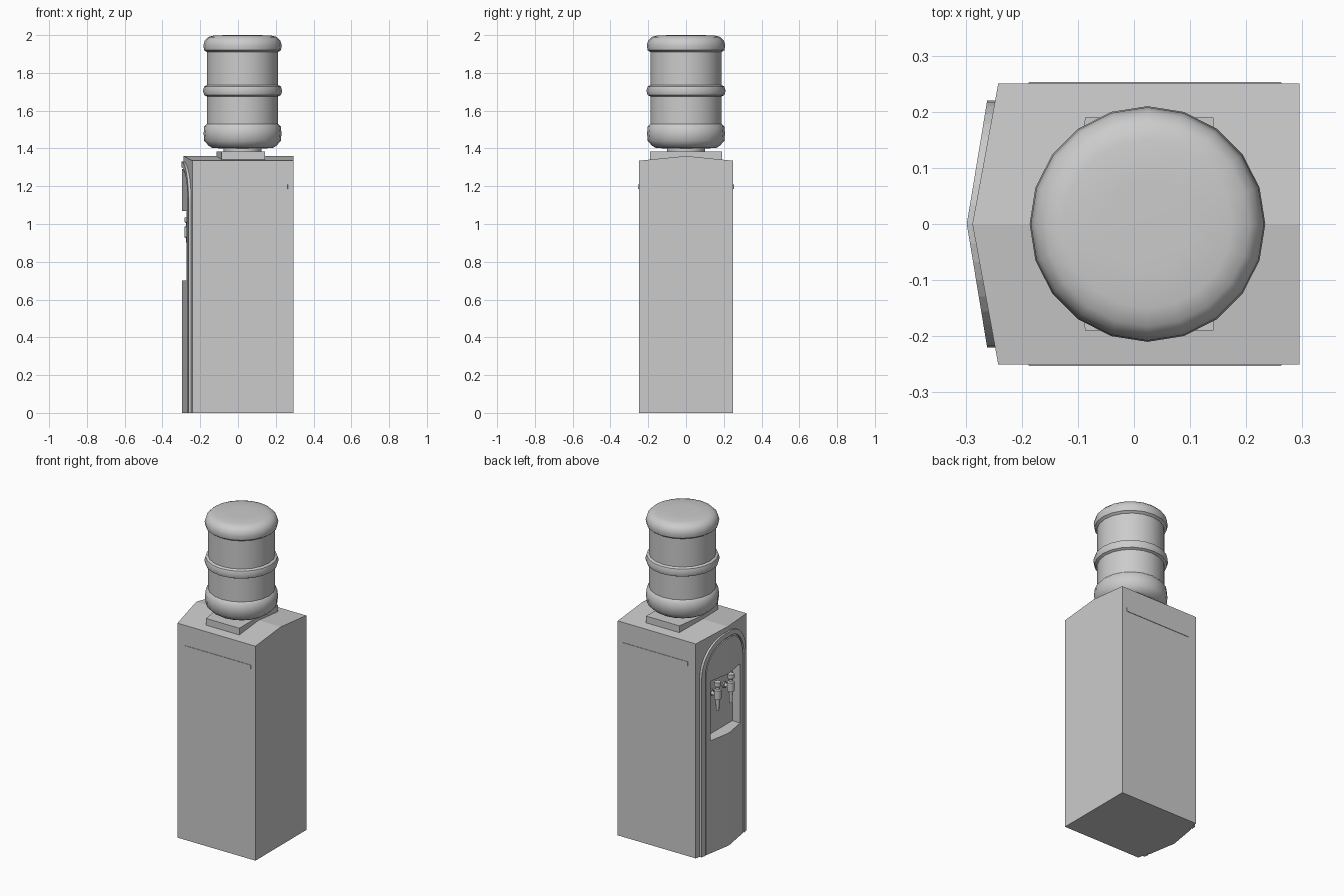
import bpy, bmesh, math
from mathutils import Vector

cube = bpy.data.objects.get("Cube")
if cube:
    bpy.data.objects.remove(cube, do_unlink=True)

grey = bpy.data.materials.new("light_grey")
grey.use_nodes = True
grey.diffuse_color = (0.6, 0.6, 0.6, 1)
grey.node_tree.nodes["Principled BSDF"].inputs["Base Color"].default_value = (0.6, 0.6, 0.6, 1)


def make_object(name, bm):
    mesh = bpy.data.meshes.new(name)
    bm.to_mesh(mesh)
    bm.free()
    mesh.materials.append(grey)
    obj = bpy.data.objects.new(name, mesh)
    bpy.context.collection.objects.link(obj)
    return obj


def mirrored_loft(name, ring_a, ring_b):
    """Solid between two rings on the +y half, mirrored across y = 0."""
    bm = bmesh.new()
    a = [bm.verts.new(p) for p in ring_a]
    b = [bm.verts.new(p) for p in ring_b]
    bm.faces.new(a)
    bm.faces.new(b)
    for i in range(len(a)):
        j = (i + 1) % len(a)
        bm.faces.new((a[i], a[j], b[j], b[i]))
    bmesh.ops.recalc_face_normals(bm, faces=bm.faces)
    seam = [f for f in bm.faces if all(abs(v.co.y) < 1e-5 for v in f.verts)]
    bmesh.ops.delete(bm, geom=seam, context='FACES')
    obj = make_object(name, bm)
    mod = obj.modifiers.new("Mirror", 'MIRROR')
    mod.use_axis = (False, True, False)
    mod.merge_threshold = 0.0001
    return obj


def front_plate(name, outline, x_ridge, slope, back):
    """Plate with a (y, z) outline that follows the folded front."""
    front = [(x_ridge + slope * y, y, z) for y, z in outline]
    rear = [(back + 0.184 * y, y, z) for y, z in outline]
    return mirrored_loft(name, rear, front)


def arch(radius, spring=1.11, steps=10):
    """Quarter arc from the side of the arch to its crown."""
    return [(radius * math.cos(math.pi / 2 * i / steps) if i < steps else 0.0,
             spring + radius * math.sin(math.pi / 2 * i / steps))
            for i in range(steps + 1)]


def lathe(name, profile, center, sides, axis='Z'):
    """Revolve (radius, height) pairs around an axis through the center."""
    bm = bmesh.new()
    rings = []
    for r, h in profile:
        ring = []
        for i in range(sides):
            t = 2 * math.pi * i / sides
            p = Vector((r * math.cos(t), r * math.sin(t), h))
            if axis == 'X':
                p = Vector((p.z, p.x, p.y))
            ring.append(bm.verts.new(p + Vector(center)))
        rings.append(ring)
    for low, high in zip(rings, rings[1:]):
        for i in range(sides):
            j = (i + 1) % sides
            bm.faces.new((low[i], low[j], high[j], high[i]))
    bm.faces.new(rings[0][::-1])
    bm.faces.new(rings[-1])
    bmesh.ops.recalc_face_normals(bm, faces=bm.faces)
    obj = make_object(name, bm)
    bpy.ops.object.select_all(action='DESELECT')
    obj.select_set(True)
    bpy.context.view_layer.objects.active = obj
    bpy.ops.object.shade_smooth_by_angle(angle=math.radians(40))
    return obj


# Cabinet: pointed footprint with a gently gabled top
footprint = [(0.295, 0), (0.295, 0.25), (-0.242, 0.25), (-0.288, 0)]
cabinet = mirrored_loft("cabinet",
                        [(x, y, 0) for x, y in footprint],
                        [(x, y, 1.36 - 0.1 * y) for x, y in footprint])

# Niche for the taps
niche = [(-0.4, 0), (-0.4, 0.145), (-0.217, 0.145), (-0.217, 0)]
cutter = mirrored_loft("niche_cutter",
                       [(x, y, 0.7) for x, y in niche],
                       [(x, y, 1.07) for x, y in niche])
cutter.hide_render = True
cutter.hide_viewport = True
cutter.display_type = 'WIRE'
cut = cabinet.modifiers.new("Niche", 'BOOLEAN')
cut.operation = 'DIFFERENCE'
cut.solver = 'EXACT'
cut.object = cutter

# Arched frame and the door panel inside it
frame = [(0.22, 0)] + arch(0.22) + arch(0.19)[::-1] + [(0.19, 0)]
front_plate("arched_frame", frame, -0.298, 0.165, -0.28)
panel = [(0, 0), (0.18, 0)] + arch(0.18) + [(0, 1.07), (0.145, 1.07), (0.145, 0.7), (0, 0.7)]
front_plate("door_panel", panel, -0.296, 0.17, -0.28)

# Thin grip strips on both sides
strip = [(-0.19, 0.248), (0.265, 0.248), (0.262, 0.253), (-0.187, 0.253)]
mirrored_loft("side_strip",
              [(x, y, 1.185) for x, y in strip],
              [(x, y, 1.21) for x, y in strip])

# Bottle cradle, pointed like the cabinet
cradle = [(0.142, 0), (0.142, 0.19), (-0.087, 0.19), (-0.114, 0)]
mirrored_loft("bottle_cradle",
              [(x, y, 1.33) for x, y in cradle],
              [(x, y, 1.383) for x, y in cradle])

# Bottle with rounded ends and a middle ring
bottle = [(0.1, 1.37), (0.1, 1.4), (0.16, 1.402), (0.18, 1.415), (0.203, 1.44),
          (0.206, 1.48), (0.203, 1.515), (0.189, 1.53), (0.189, 1.675),
          (0.203, 1.682), (0.21, 1.705), (0.203, 1.728), (0.189, 1.735),
          (0.189, 1.91), (0.203, 1.92), (0.208, 1.945), (0.2, 1.972),
          (0.182, 1.99), (0.15, 1.998), (0.08, 2.0)]
lathe("bottle", bottle, (0.024, 0, 0), 20)

# Two taps in the niche
tap = [(0.009, 0.855), (0.012, 0.925), (0.021, 0.93), (0.021, 0.985),
       (0.012, 0.99), (0.012, 1.005), (0.02, 1.01), (0.02, 1.035)]
for side, y in (("left", -0.065), ("right", 0.065)):
    lathe(side + "_tap", tap, (-0.263, y, 0), 12)
    lathe(side + "_tap_stem", [(0.02, 0), (0.02, -0.008), (0.011, -0.009), (0.011, -0.046)],
          (-0.216, y, 0.955), 12, 'X')
